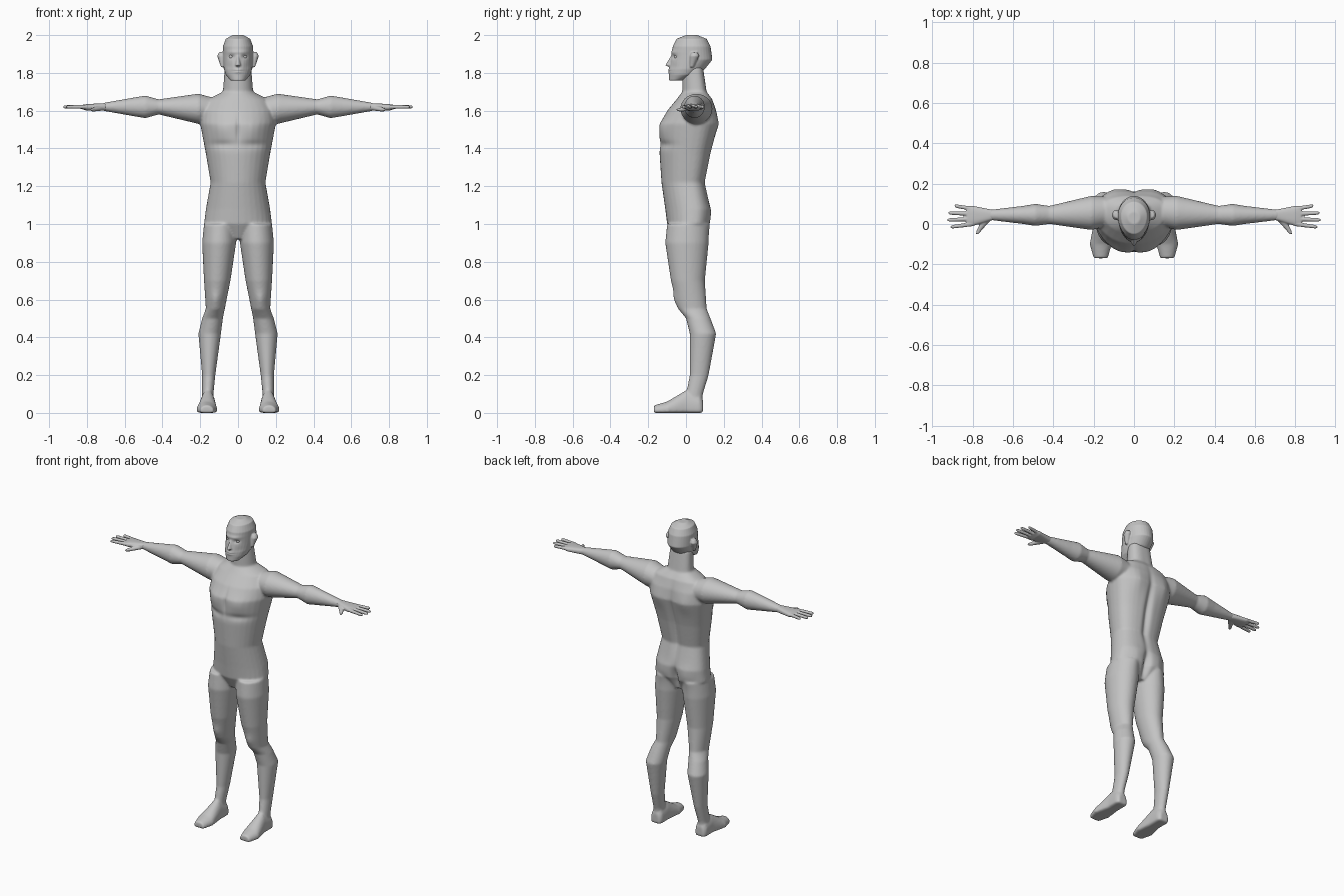
import bpy
import bmesh
from math import cos, sin, tau, exp, copysign
from mathutils import Vector

default_cube = bpy.data.objects.get("Cube")
if default_cube:
    bpy.data.objects.remove(default_cube)

# One plain colour for everything
skin = bpy.data.materials.new("light_grey")
skin.use_nodes = True
grey = (.55, .55, .55, 1)
skin.diffuse_color = grey
skin.node_tree.nodes["Principled BSDF"].inputs["Base Color"].default_value = grey

X_AXIS, Y_AXIS, Z_AXIS = range(3)
FRONT, BACK = -1, 1
SEGMENTS = 32


def ring_point(angle, bounds, low, high, mid):
    """Point on a superellipse whose lower and upper halves may differ."""
    left, right, bottom, top = bounds
    c, s = cos(angle), sin(angle)
    power = 2 / (high if s > 0 else low)
    across = copysign(abs(c) ** power, c)
    along = abs(s) ** power
    centre = bottom + (top - bottom) * mid
    target = top if s > 0 else bottom
    return (left + right + across * (right - left)) / 2, centre + (target - centre) * along


def loft(bm, axis, rings, low=2, high=2, mid=.5, mirror=True):
    """Skin closed rings, each a position on the axis and the bounds across it."""
    first, second = [i for i in range(3) if i != axis]
    for side in ((1, -1) if mirror else (1,)):
        loops = []
        for position, *bounds in rings:
            loop = []
            for k in range(SEGMENTS):
                point = Vector()
                point[axis] = position
                point[first], point[second] = ring_point(
                    tau * k / SEGMENTS, bounds, low, high, mid)
                point.x *= side
                loop.append(bm.verts.new(point))
            loops.append(loop)
        for lower, upper in zip(loops, loops[1:]):
            for k in range(SEGMENTS):
                bm.faces.new((lower[k - 1], lower[k], upper[k], upper[k - 1]))
        bm.faces.new(loops[0])
        bm.faces.new(loops[-1])


def central(rings):
    """Rings given by half width, widened equally to both sides."""
    return [(height, -half, half, front, back) for height, half, front, back in rings]


def fuse_parts(name, bm, voxel, smoothing):
    """Fuse the overlapping lofts into one smooth skin."""
    bmesh.ops.recalc_face_normals(bm, faces=bm.faces)
    mesh = bpy.data.meshes.new(name)
    bm.to_mesh(mesh)
    bm.free()
    obj = bpy.data.objects.new(name, mesh)
    bpy.context.collection.objects.link(obj)
    fuse = obj.modifiers.new("fuse", "REMESH")
    fuse.mode = "VOXEL"
    fuse.voxel_size = voxel
    soften = obj.modifiers.new("soften", "SMOOTH")
    soften.iterations = smoothing
    graph = bpy.context.evaluated_depsgraph_get()
    result = bpy.data.meshes.new_from_object(obj.evaluated_get(graph))
    obj.modifiers.clear()
    obj.data = result
    result.materials.clear()
    result.materials.append(skin)
    result.shade_smooth()
    return obj


def sculpt(obj, facing, x, z, width, height, push):
    """Raise or sink a soft patch of the front or back, on both sides."""
    vertices = obj.data.vertices
    normals = [v.normal.copy() for v in vertices]
    for centre in {x, -x}:
        for v, normal in zip(vertices, normals):
            distance = ((v.co.x - centre) / width) ** 2 + ((v.co.z - z) / height) ** 2
            if distance < 6 and normal.y * facing > 0:
                v.co.y += facing * push * exp(-distance) * abs(normal.y) ** .5


# Torso and neck
body = bmesh.new()
loft(body, Z_AXIS, central([
    (.92, .05, -.06, .08), (1, .18, -.1, .12), (1.08, .17, -.11, .13),
    (1.22, .145, -.13, .1), (1.37, .17, -.14, .13), (1.53, .2, -.14, .17),
    (1.6, .195, -.1, .16), (1.66, .16, -.05, .14), (1.7, .08, -.02, .11),
    (1.83, .07, -.02, .09)]), high=2.6, mid=.6, mirror=False)

# Legs
loft(body, Z_AXIS, [
    (1, .01, .18, -.1, .12), (.9, .01, .19, -.11, .12), (.7, .04, .18, -.08, .1),
    (.55, .07, .17, -.04, .11), (.5, .08, .19, 0, .13), (.42, .09, .21, .02, .16),
    (.2, .12, .19, .02, .12), (.1, .13, .19, 0, .09), (.02, .13, .19, 0, .08)])

# Feet
loft(body, Y_AXIS, [
    (.09, .13, .19, 0, .07), (.07, .12, .2, 0, .1), (0, .12, .2, 0, .12),
    (-.1, .11, .22, 0, .06), (-.17, .13, .2, 0, .04)], low=5, mid=.3)

# Arms
loft(body, X_AXIS, [
    (.1, 0, .13, 1.54, 1.66), (.21, -.03, .14, 1.53, 1.69), (.42, 0, .09, 1.58, 1.66),
    (.49, -.01, .1, 1.56, 1.68), (.55, 0, .09, 1.57, 1.67), (.72, .02, .07, 1.6, 1.64)])
body = fuse_parts("body", body, .007, 6)

# Chest
sculpt(body, FRONT, .09, 1.5, .06, .05, .01)
sculpt(body, FRONT, 0, 1.5, .01, .07, -.01)
sculpt(body, FRONT, .09, 1.42, .07, .02, -.01)
# Spine and shoulder blades
sculpt(body, BACK, 0, 1.36, .02, .2, -.02)
sculpt(body, BACK, .1, 1.53, .05, .07, .01)
# Seat
sculpt(body, BACK, .08, 1.03, .05, .06, .01)
sculpt(body, BACK, 0, 1, .02, .07, -.03)
# Kneecaps
sculpt(body, FRONT, .12, .6, .03, .04, .01)

# Skull and jaw
head = bmesh.new()
loft(head, Z_AXIS, central([
    (1.76, .04, -.09, -.02), (1.79, .065, -.09, .06), (1.82, .075, -.09, .1),
    (1.87, .08, -.08, .14), (1.94, .08, -.07, .13), (1.98, .065, -.05, .11),
    (2, .03, 0, .06)]), mid=.55, mirror=False)

# Nose
loft(head, Z_AXIS, central([
    (1.89, .01, -.08, 0), (1.84, .02, -.11, 0), (1.83, .01, -.09, 0)]), mirror=False)

# Ears
loft(head, Z_AXIS, [
    (1.83, .07, .09, .02, .04), (1.89, .07, .11, .02, .07), (1.91, .07, .1, .03, .06)])
head = fuse_parts("head", head, .004, 3)

# Brow and eye sockets
sculpt(head, FRONT, .03, 1.91, .03, .01, .005)
sculpt(head, FRONT, .035, 1.885, .015, .01, -.01)
# Hollow cheeks
sculpt(head, FRONT, .05, 1.83, .02, .02, -.005)
# Lips, then the line between them
sculpt(head, FRONT, 0, 1.81, .02, .01, .007)
sculpt(head, FRONT, 0, 1.81, .025, .003, -.007)

# Eyes
for side, label in ((1, "left"), (-1, "right")):
    bpy.ops.mesh.primitive_uv_sphere_add(
        segments=16, ring_count=8, radius=.012, location=(side * .035, -.05, 1.885))
    eye = bpy.context.object
    eye.name = label + "_eye"
    eye.data.materials.append(skin)
    eye.data.shade_smooth()

# Palms
hands = bmesh.new()
loft(hands, X_AXIS, [
    (.7, .02, .07, 1.6, 1.64), (.8, -.01, .09, 1.6, 1.635), (.83, -.01, .09, 1.61, 1.63)],
    low=2.6, high=2.6)

# Fingers, each tapering from knuckle to tip
knuckle_x, finger_z = .8, 1.62
for knuckle_y, tip_y, tip_x in ((.075, .09, .89), (.05, .055, .92), (.025, .02, .925), (0, -.015, .91)):
    rings = []
    for t, radius in ((0, .011), (.9, .009), (1, .006)):
        x = knuckle_x + (tip_x - knuckle_x) * t
        y = knuckle_y + (tip_y - knuckle_y) * t
        rings.append((x, y - radius, y + radius, finger_z - radius, finger_z + radius))
    loft(hands, X_AXIS, rings)

# Thumbs
loft(hands, Y_AXIS, [
    (.03, .7, .75, 1.6, 1.63), (-.03, .755, .78, 1.595, 1.615), (-.05, .77, .785, 1.6, 1.61)])
fuse_parts("hands", hands, .004, 2)
